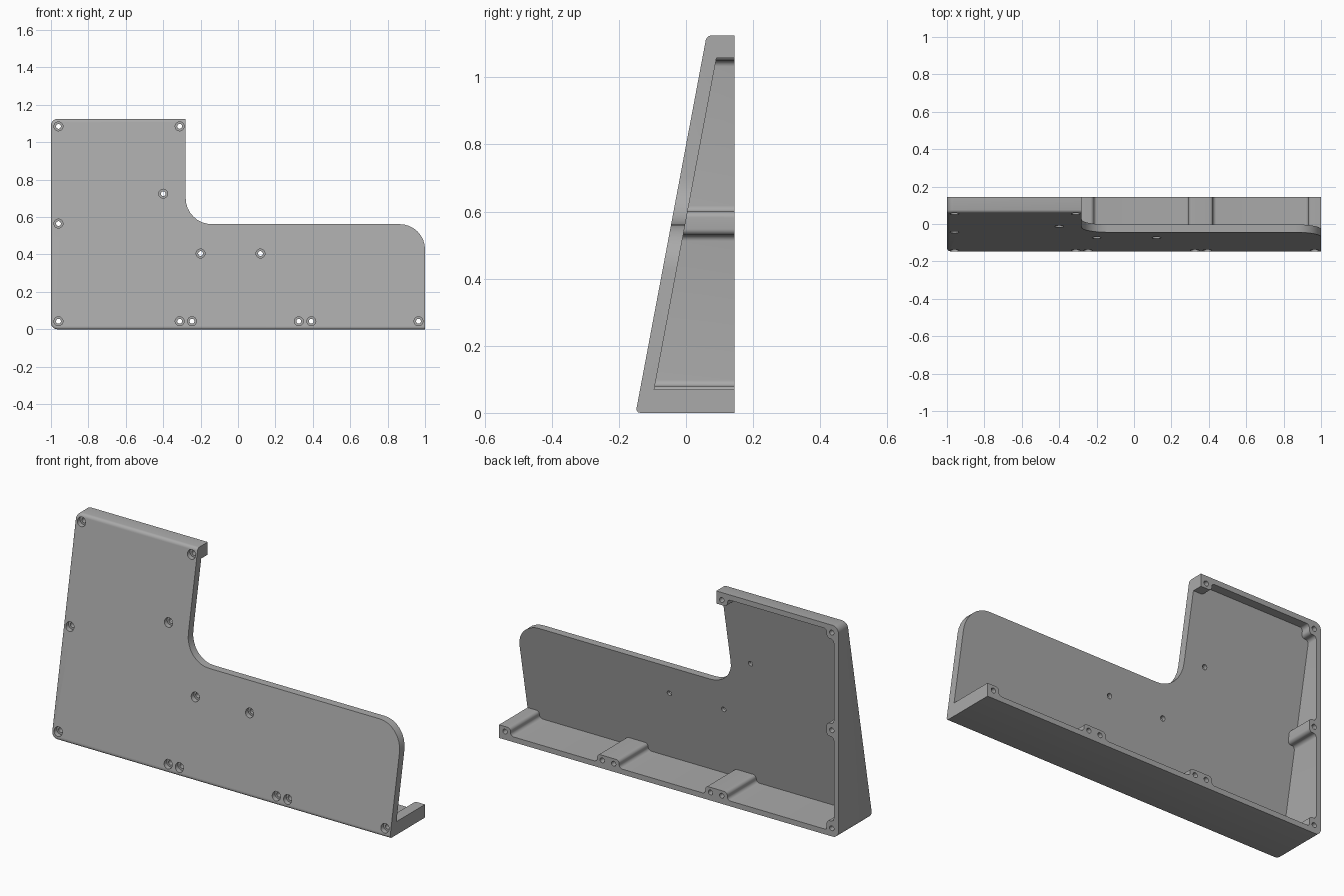
import bpy, bmesh, math
from mathutils import Vector

if "Cube" in bpy.data.objects:
    bpy.data.objects.remove(bpy.data.objects["Cube"])

BACK, SLOPE, PLATE, WALL = 0.145, 0.188, 0.042, 0.028


def front(z):
    # y of the sloping front face at height z
    return -0.15 + SLOPE * z


def rounded(corners, steps=8):
    # outline with filleted corners, each corner given as (x, z, radius)
    out = []
    for i, (x, z, r) in enumerate(corners):
        p = Vector((x, z))
        a = (Vector(corners[i - 1][:2]) - p).normalized()
        b = (Vector(corners[(i + 1) % len(corners)][:2]) - p).normalized()
        if r == 0:
            out.append(p)
            continue
        for k in range(steps + 1):
            t = k / steps * math.pi / 2
            out.append(p + a * r * (1 - math.sin(t)) + b * r * (1 - math.cos(t)))
    return out


def prism(name, outline, y0, y1):
    # solid between the depth functions y0(z) and y1(z)
    bm = bmesh.new()
    near = [bm.verts.new((p.x, y0(p.y), p.y)) for p in outline]
    far = [bm.verts.new((p.x, y1(p.y), p.y)) for p in outline]
    bm.faces.new(near)
    bm.faces.new(far[::-1])
    for i in range(len(near)):
        bm.faces.new((near[i - 1], far[i - 1], far[i], near[i]))
    bmesh.ops.recalc_face_normals(bm, faces=bm.faces)
    mesh = bpy.data.meshes.new(name)
    bm.to_mesh(mesh)
    bm.free()
    obj = bpy.data.objects.new(name, mesh)
    bpy.context.collection.objects.link(obj)
    return obj


def cut(target, cutter):
    mod = target.modifiers.new("cut", "BOOLEAN")
    mod.operation, mod.solver, mod.object = "DIFFERENCE", "EXACT", cutter
    bpy.context.view_layer.objects.active = target
    bpy.ops.object.modifier_apply(modifier=mod.name)
    bpy.data.objects.remove(cutter)


# L-shaped wedge body
body = prism("angled_cover", rounded([
    (-1, 0, 0.035), (1, 0, 0), (1, 0.562, 0.135), (-0.28, 0.562, 0.14),
    (-0.28, 1.125, 0), (-1, 1.125, 0.035)]), front, lambda z: BACK)

# softened front edge along the bottom, left and top walls
bm = bmesh.new()
bm.from_mesh(body.data)


def on_walled_edge(v):
    x, y, z = v.co
    return abs(y - front(z)) < 0.001 and (x < -0.96 or z < 0.001 or z > 1.12)


rim = [e for e in bm.edges if all(on_walled_edge(v) for v in e.verts)]
bmesh.ops.bevel(bm, geom=rim, offset=0.014, segments=3, profile=0.5, affect="EDGES")
bm.to_mesh(body.data)
bm.free()

# hollow back, whose outline leaves the walls and the screw bosses
inner, boss, r = -1 + WALL, -0.93, 0.018
hollow = [(inner, 0.08, r), (boss, 0.08, r), (boss, WALL, 0.01)]
for x in (-0.28, 0.357):
    hollow += [(x - 0.065, WALL, r), (x - 0.065, 0.07, r),
               (x + 0.065, 0.07, r), (x + 0.065, WALL, r)]
hollow += [(0.932, WALL, r), (0.932, 0.07, r), (1.2, 0.07, 0), (1.2, 1.058, 0),
           (-0.345, 1.058, r), (-0.345, 1.125 - WALL, r),
           (boss, 1.125 - WALL, r), (boss, 1.05, r), (inner, 1.05, r),
           (inner, 0.6, r), (boss, 0.6, r), (boss, 0.53, r), (inner, 0.53, r)]
cut(body, prism("hollow_cutter", rounded(hollow),
                lambda z: front(z) + PLATE, lambda z: BACK + 0.1))

# screw holes with wide counterbores on the front
screws = [(-0.96, 1.085), (-0.312, 1.085), (-0.96, 0.565), (-0.96, 0.043),
          (-0.312, 0.043), (-0.246, 0.043), (0.325, 0.043), (0.392, 0.043),
          (0.965, 0.043), (-0.4, 0.725), (-0.2, 0.405), (0.12, 0.405), (0.918, 0.405)]
for radius, depth in ((0.024, 0.022), (0.013, 0.5)):
    bm = bmesh.new()
    for x, z in screws:
        made = bmesh.ops.create_cone(bm, cap_ends=True, segments=24,
                                     radius1=radius, radius2=radius, depth=0.1 + depth)
        for v in made["verts"]:
            px, pz, py = v.co
            v.co = (x + px, front(z) + py + (depth - 0.1) / 2, z + pz)
    bmesh.ops.recalc_face_normals(bm, faces=bm.faces)
    mesh = bpy.data.meshes.new("screw_cutter")
    bm.to_mesh(mesh)
    bm.free()
    cutter = bpy.data.objects.new("screw_cutter", mesh)
    bpy.context.collection.objects.link(cutter)
    cut(body, cutter)

# single grey finish
grey = bpy.data.materials.new("plain_grey")
grey.use_nodes = True
colour = (0.4, 0.4, 0.4, 1)
grey.diffuse_color = colour
grey.node_tree.nodes["Principled BSDF"].inputs["Base Color"].default_value = colour
body.data.materials.clear()
body.data.materials.append(grey)

bpy.ops.object.select_all(action="DESELECT")
body.select_set(True)
bpy.context.view_layer.objects.active = body
bpy.ops.object.shade_smooth_by_angle(angle=math.radians(35))
